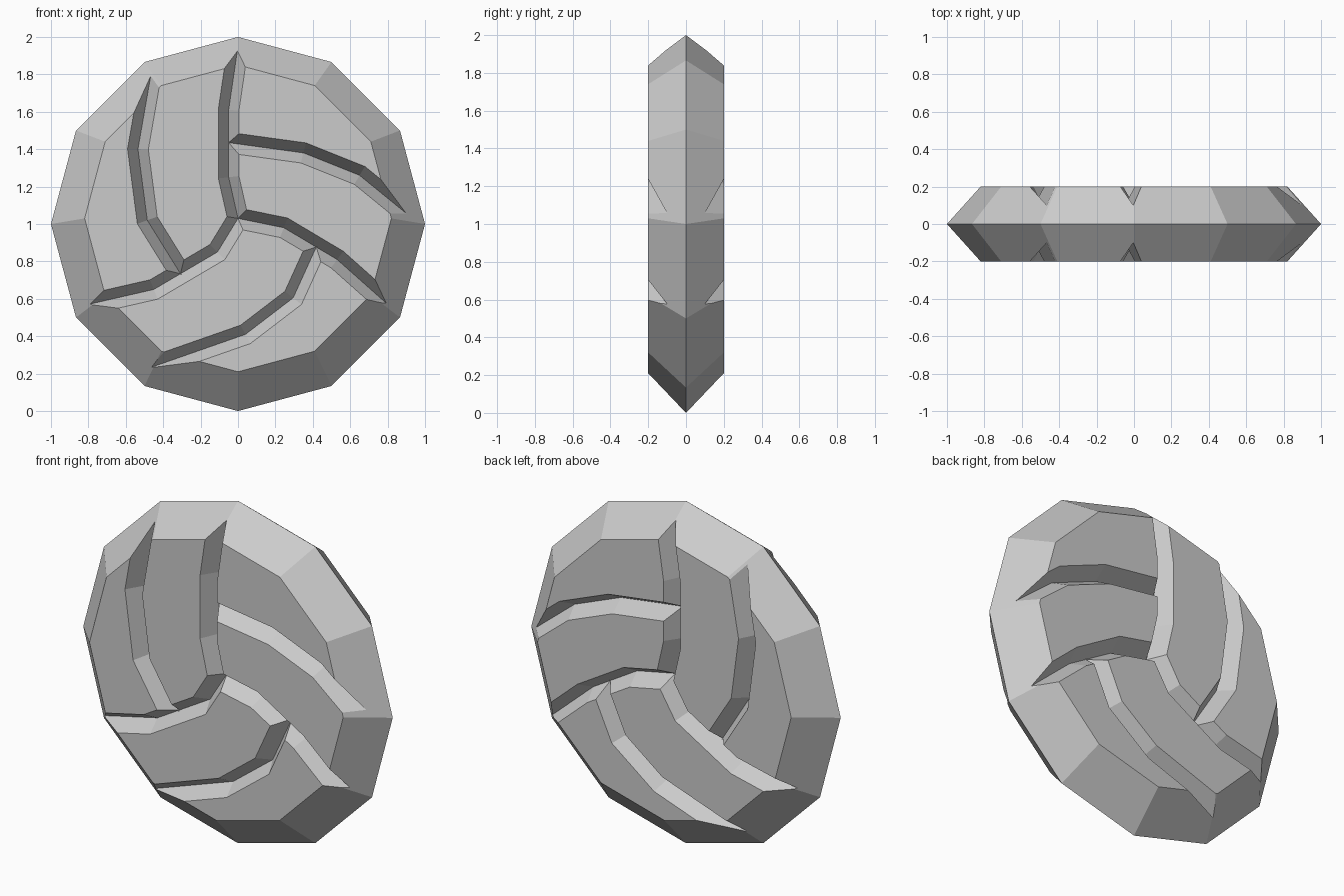
import bpy, bmesh, math
from mathutils import Vector

if "Cube" in bpy.data.objects:
    bpy.data.objects.remove(bpy.data.objects["Cube"])


def mesh_object(name, bm):
    bmesh.ops.recalc_face_normals(bm, faces=bm.faces[:])
    me = bpy.data.meshes.new(name)
    bm.to_mesh(me)
    bm.free()
    ob = bpy.data.objects.new(name, me)
    bpy.context.collection.objects.link(ob)
    return ob


# Twelve-sided disc: wide ridge in the middle, smaller flat faces front and back
SIDES = 12
bm = bmesh.new()
rings = []
for y, r, zc in ((-0.2, 0.82, 1.03), (0, 1.0, 1.0), (0.2, 0.82, 1.03)):
    rings.append([bm.verts.new((r * math.cos(i * math.tau / SIDES), y,
                                zc + r * math.sin(i * math.tau / SIDES)))
                  for i in range(SIDES)])
for a, b in zip(rings, rings[1:]):
    for i in range(SIDES):
        j = (i + 1) % SIDES
        bm.faces.new((a[i], a[j], b[j], b[i]))
bm.faces.new(rings[0])
bm.faces.new(rings[2])
disc = mesh_object("disc", bm)

# Groove centre lines (x, z): three from the middle, three branches off them
GROOVES = [
    [(0, 1.03), (-.05, 1.25), (-.05, 1.61), (0, 1.95)],
    [(0, 1.03), (.245, .98), (.53, .81), (.80, .57)],
    [(0, 1.03), (-.11, .85), (-.45, .65), (-.80, .57)],
    [(-.05, 1.435), (.35, 1.38), (.65, 1.26), (.92, 1.04)],
    [(.42, .88), (.295, .605), (.04, .41), (-.46, .235)],
    [(-.305, .73), (-.485, 1.02), (-.535, 1.40), (-.46, 1.83)],
]


def groove_cutter(name, path):
    """V-shaped bar along the path, on both the front and the back."""
    pts = [Vector(p) for p in path]
    pts[-1] += (pts[-1] - pts[-2]).normalized() * 0.2   # run out past the rim
    dirs = [(b - a).normalized() for a, b in zip(pts, pts[1:])]
    bm = bmesh.new()
    for side in (-1, 1):
        secs = []
        for i, p in enumerate(pts):
            d0, d1 = dirs[max(i - 1, 0)], dirs[min(i, len(dirs) - 1)]
            t = (d0 + d1).normalized()
            n = Vector((-t.y, t.x)) * 0.11 / t.dot(d1)
            secs.append([bm.verts.new((p.x, side * 0.1, p.y)),
                         bm.verts.new((p.x + n.x, side * 0.3, p.y + n.y)),
                         bm.verts.new((p.x - n.x, side * 0.3, p.y - n.y))])
        for a, b in zip(secs, secs[1:]):
            for i in range(3):
                j = (i + 1) % 3
                bm.faces.new((a[i], a[j], b[j], b[i]))
        bm.faces.new(secs[0])
        bm.faces.new(secs[-1])
    return mesh_object(name, bm)


# Cut the grooves
cutters = []
for k, path in enumerate(GROOVES):
    cutter = groove_cutter(f"groove_cutter_{k}", path)
    cutter.hide_render = True
    cutters.append(cutter)
    mod = disc.modifiers.new(f"groove_{k}", 'BOOLEAN')
    mod.operation = 'DIFFERENCE'
    mod.solver = 'EXACT'
    mod.object = cutter

bpy.context.view_layer.objects.active = disc
disc.select_set(True)
for mod in list(disc.modifiers):
    bpy.ops.object.modifier_apply(modifier=mod.name)
for cutter in cutters:
    bpy.data.objects.remove(cutter)
